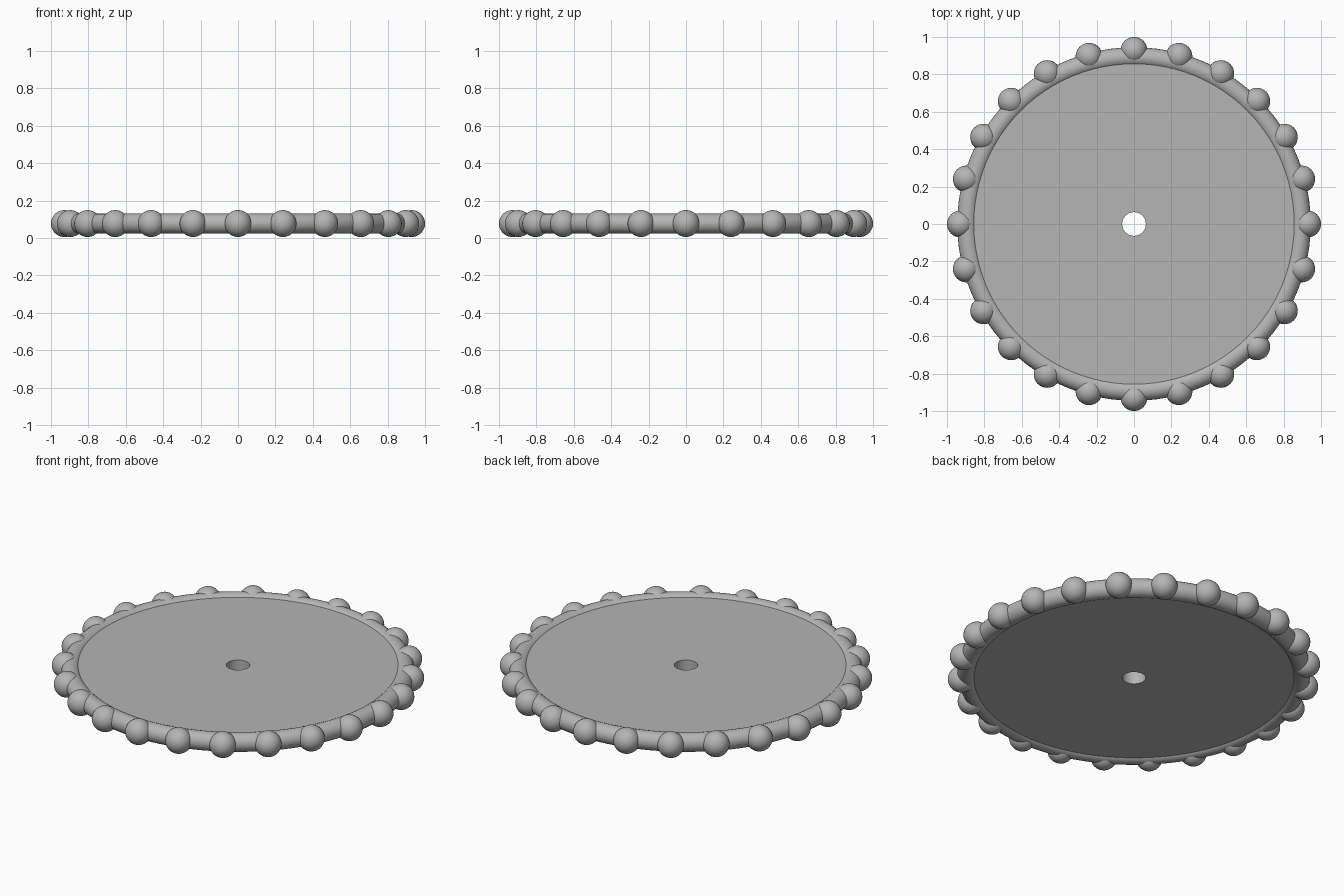
import bpy, bmesh, math

if "Cube" in bpy.data.objects:
    bpy.data.objects.remove(bpy.data.objects["Cube"], do_unlink=True)

BEADS = 24
BEAD_R, BEAD_RING = 0.072, 0.928
MID_Z = 0.077

grey = bpy.data.materials.new("light grey")
grey.use_nodes = True
colour = (0.46, 0.46, 0.46, 1)
grey.diffuse_color = colour
grey.node_tree.nodes["Principled BSDF"].inputs["Base Color"].default_value = colour


def finish(name, angle):
    ob = bpy.context.object
    ob.name = name
    ob.data.materials.append(grey)
    bpy.ops.object.shade_smooth_by_angle(angle=math.radians(angle))
    return ob


def ring_profile(name, profile, steps=128):
    """Spin a closed (radius, z) profile around the z axis."""
    bm = bmesh.new()
    rings = []
    for i in range(steps):
        a = 2 * math.pi * i / steps
        rings.append([bm.verts.new((r * math.cos(a), r * math.sin(a), z)) for r, z in profile])
    n = len(profile)
    for i in range(steps):
        a, b = rings[i], rings[(i + 1) % steps]
        for j in range(n):
            k = (j + 1) % n
            bm.faces.new((a[j], b[j], b[k], a[k]))
    bmesh.ops.recalc_face_normals(bm, faces=bm.faces)
    mesh = bpy.data.meshes.new(name)
    bm.to_mesh(mesh)
    bm.free()
    ob = bpy.data.objects.new(name, mesh)
    bpy.context.collection.objects.link(ob)
    bpy.ops.object.select_all(action="DESELECT")
    bpy.context.view_layer.objects.active = ob
    ob.select_set(True)
    return finish(name, 30)


# Flat plate with a centre hole
half = 0.039
ring_profile("plate", [(0.063, MID_Z - half), (0.87, MID_Z - half),
                       (0.87, MID_Z + half), (0.063, MID_Z + half)])

# Round rim around the plate
bpy.ops.mesh.primitive_torus_add(major_radius=0.892, minor_radius=0.053,
                                 major_segments=96, minor_segments=24,
                                 location=(0, 0, MID_Z))
finish("rim", 60)

# Beads spaced evenly along the rim
for i in range(BEADS):
    a = 2 * math.pi * i / BEADS
    bpy.ops.mesh.primitive_uv_sphere_add(
        segments=32, ring_count=16, radius=BEAD_R,
        location=(BEAD_RING * math.cos(a), BEAD_RING * math.sin(a), MID_Z))
    finish(f"bead_{i + 1}", 60)
